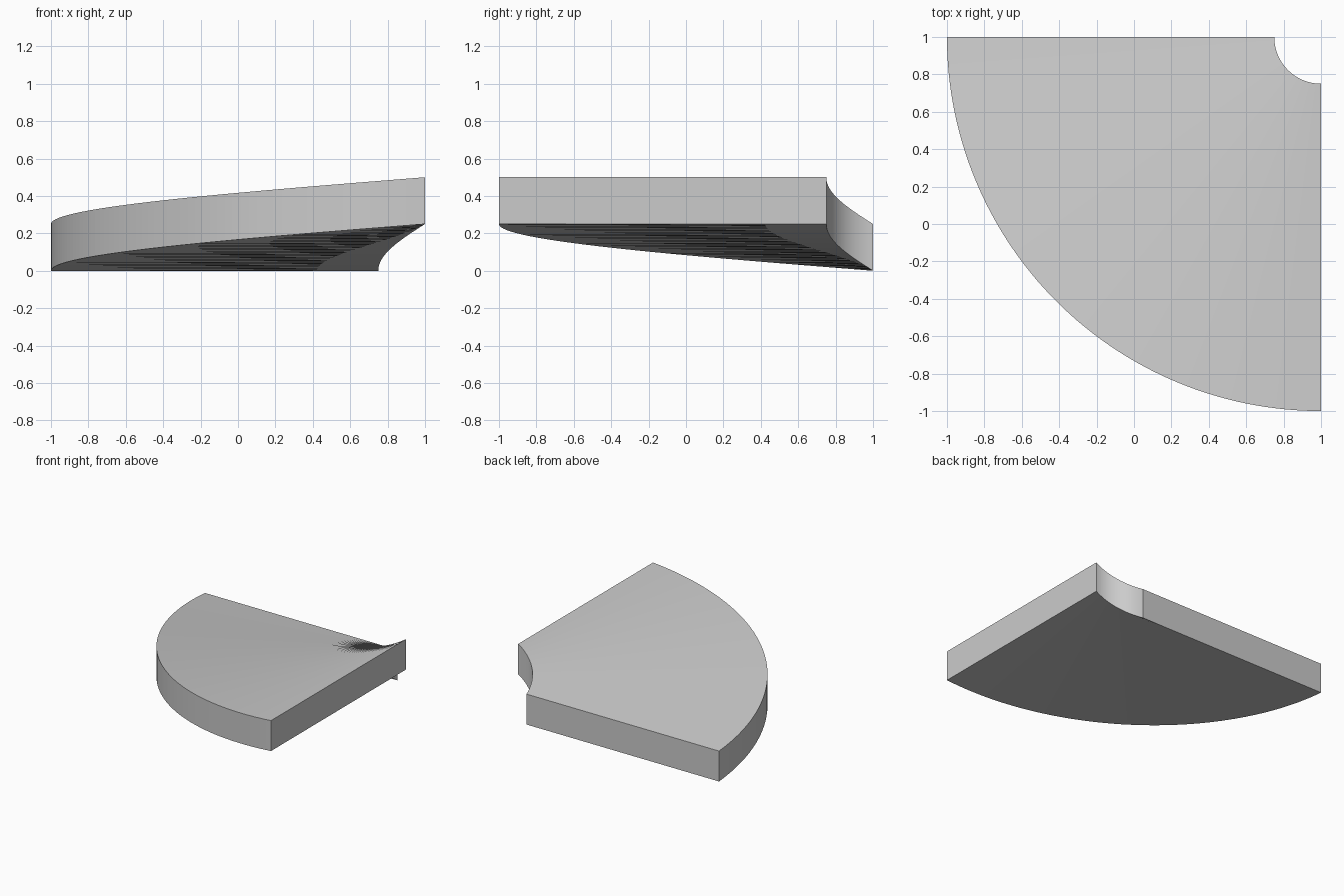
import bpy, bmesh, math

cube = bpy.data.objects.get("Cube")
if cube:
    bpy.data.objects.remove(cube, do_unlink=True)

CENTRE = 1.0              # turning axis passes through x = y = CENTRE
INNER, OUTER = 0.25, 2.0
THICKNESS, RISE = 0.25, 0.25
STEPS = 64

grey = bpy.data.materials.new("light grey")
grey.use_nodes = True
colour = (0.6, 0.6, 0.6, 1)
grey.diffuse_color = colour
grey.node_tree.nodes["Principled BSDF"].inputs["Base Color"].default_value = colour

bm = bmesh.new()


def section(t):
    """Rectangular cross-section of the ramp at fraction t of the quarter turn."""
    angle = math.pi + t * math.pi / 2
    z = RISE * t
    corners = ((INNER, z), (OUTER, z), (OUTER, z + THICKNESS), (INNER, z + THICKNESS))
    return [bm.verts.new((CENTRE + r * math.cos(angle),
                          CENTRE + r * math.sin(angle), h)) for r, h in corners]


# Sweep the section up the quarter helix and close both ends
rings = [section(i / STEPS) for i in range(STEPS + 1)]
for a, b in zip(rings, rings[1:]):
    for k in range(4):
        n = (k + 1) % 4
        bm.faces.new((a[k], a[n], b[n], b[k]))
bm.faces.new(rings[0])
bm.faces.new(rings[-1])
bmesh.ops.recalc_face_normals(bm, faces=bm.faces)

mesh = bpy.data.meshes.new("spiral_ramp")
bm.to_mesh(mesh)
bm.free()
mesh.materials.append(grey)
ramp = bpy.data.objects.new("spiral_ramp", mesh)
bpy.context.collection.objects.link(ramp)
